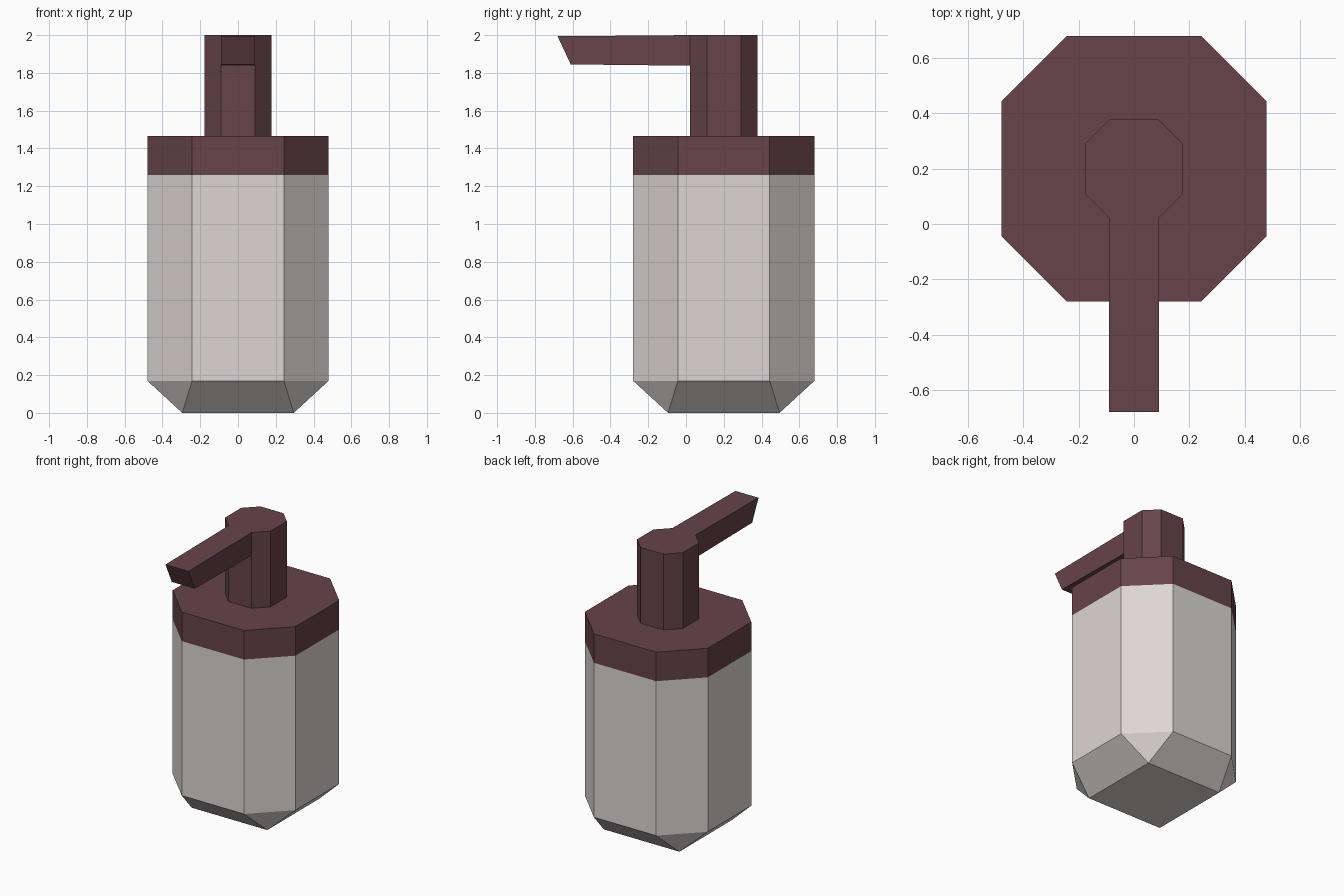
import bpy
import bmesh

if "Cube" in bpy.data.objects:
    bpy.data.objects.remove(bpy.data.objects["Cube"], do_unlink=True)

AXIS_Y = 0.2  # the bottle axis sits behind the centre, the nozzle reaches forward


def make_material(name, rgb):
    mat = bpy.data.materials.new(name)
    mat.use_nodes = True
    mat.diffuse_color = (*rgb, 1)
    mat.node_tree.nodes["Principled BSDF"].inputs["Base Color"].default_value = (*rgb, 1)
    return mat


def octagon(half, flat, z):
    """Square of the given half width whose corners are cut back to +-flat."""
    quarter = [(flat, -half), (half, -flat)]
    points = []
    for _ in range(4):
        points += [(x, y + AXIS_Y, z) for x, y in quarter]
        quarter = [(-y, x) for x, y in quarter]
    return points


def loft(name, rings, mat, bottom=True, top=True):
    """Join rings of points by faces, closing the chosen ends."""
    bm = bmesh.new()
    loops = [[bm.verts.new(p) for p in ring] for ring in rings]
    n = len(loops[0])
    for low, high in zip(loops, loops[1:]):
        for i in range(n):
            j = (i + 1) % n
            bm.faces.new((low[i], low[j], high[j], high[i]))
    if bottom:
        bm.faces.new(loops[0][::-1])
    if top:
        bm.faces.new(loops[-1])
    bmesh.ops.remove_doubles(bm, verts=bm.verts, dist=0.0005)
    mesh = bpy.data.meshes.new(name)
    bm.to_mesh(mesh)
    bm.free()
    mesh.materials.append(mat)
    obj = bpy.data.objects.new(name, mesh)
    bpy.context.collection.objects.link(obj)
    return obj


white = make_material("bottle white", (0.72, 0.67, 0.665))
maroon = make_material("pump maroon", (0.132, 0.057, 0.067))

# Bottle: octagonal body tapering to a square base
loft("bottle_body",
     [octagon(0.295, 0.295, 0), octagon(0.48, 0.243, 0.17), octagon(0.48, 0.243, 1.26)],
     white, top=False)

# Lid band, flush with the body
loft("lid", [octagon(0.48, 0.243, 1.26), octagon(0.48, 0.243, 1.465)], maroon, bottom=False)

# Pump stem
loft("pump_stem", [octagon(0.178, 0.09, 1.465), octagon(0.178, 0.09, 2.0)],
     maroon, bottom=False)

# Nozzle: side profile swept across x, open where it meets the stem
profile = [(0.022, 1.838), (-0.61, 1.845), (-0.68, 1.994), (0.022, 2.0)]
nozzle = loft("nozzle", [[(x, y, z) for y, z in profile] for x in (0.09, -0.09)], maroon)
bm = bmesh.new()
bm.from_mesh(nozzle.data)
bmesh.ops.recalc_face_normals(bm, faces=bm.faces)
back = [f for f in bm.faces if f.normal.y > 0.9]
bmesh.ops.delete(bm, geom=back, context="FACES")
bm.to_mesh(nozzle.data)
bm.free()
